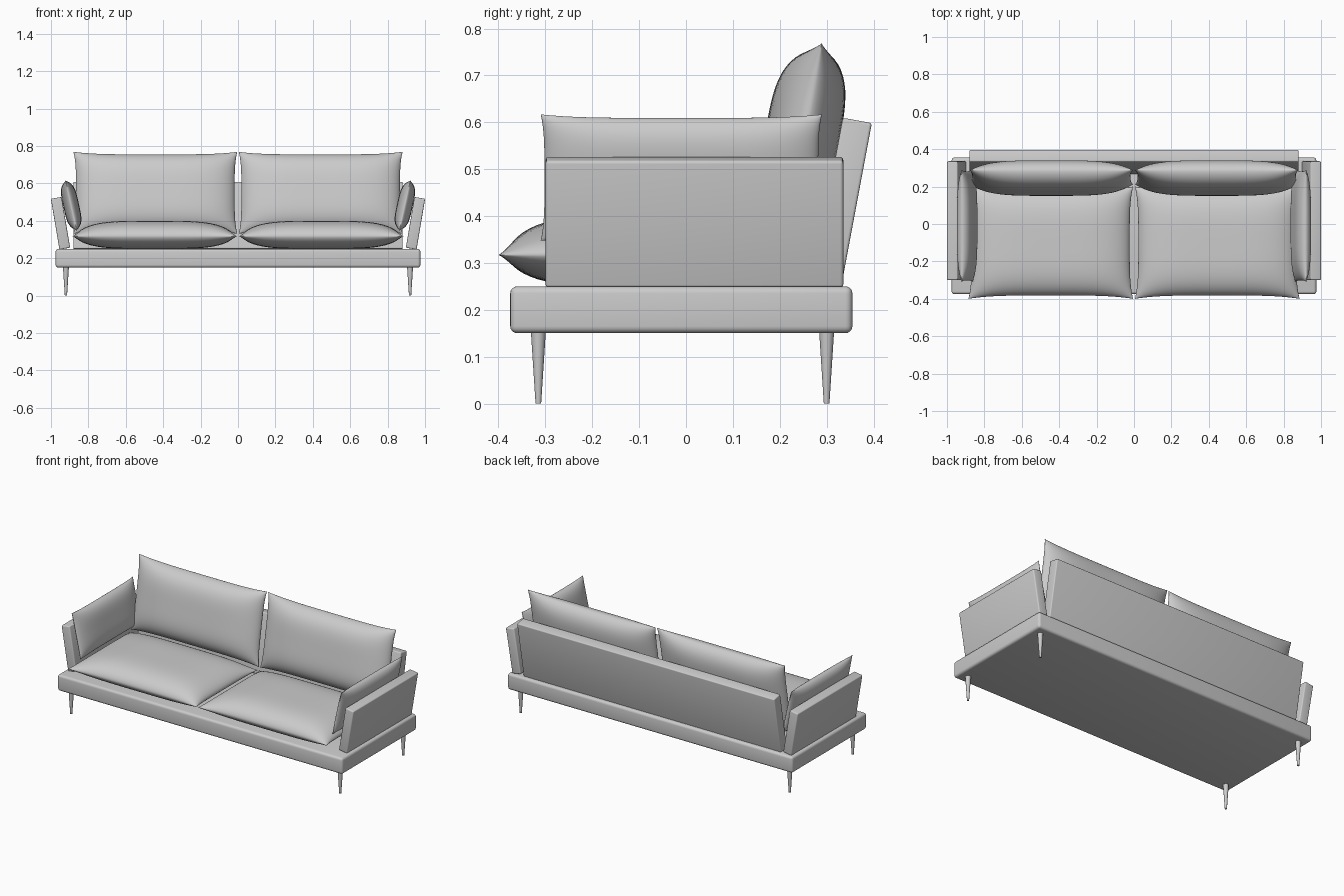
import bpy, bmesh, math
from mathutils import Vector, Matrix

if "Cube" in bpy.data.objects:
    bpy.data.objects.remove(bpy.data.objects["Cube"], do_unlink=True)

GREY = (0.6, 0.6, 0.6, 1.0)
fabric = bpy.data.materials.new("light_grey")
fabric.use_nodes = True
fabric.diffuse_color = GREY
fabric.node_tree.nodes["Principled BSDF"].inputs["Base Color"].default_value = GREY


def finish(name, bm, angle=40):
    bmesh.ops.recalc_face_normals(bm, faces=bm.faces)
    mesh = bpy.data.meshes.new(name)
    bm.to_mesh(mesh)
    bm.free()
    mesh.materials.append(fabric)
    obj = bpy.data.objects.new(name, mesh)
    bpy.context.collection.objects.link(obj)
    bpy.ops.object.select_all(action="DESELECT")
    obj.select_set(True)
    bpy.context.view_layer.objects.active = obj
    bpy.ops.object.shade_smooth_by_angle(angle=math.radians(angle))
    return obj


def panel(name, centre, size, bevel, lean=0, axis="X"):
    """Rounded upholstered slab, leaning about one axis."""
    bm = bmesh.new()
    bmesh.ops.create_cube(bm, size=1)
    bmesh.ops.scale(bm, vec=size, verts=bm.verts)
    bmesh.ops.bevel(bm, geom=bm.edges[:], offset=bevel, segments=4,
                    profile=0.5, affect="EDGES")
    turn = Matrix.Rotation(math.radians(lean), 4, axis)
    bmesh.ops.transform(bm, matrix=Matrix.Translation(centre) @ turn, verts=bm.verts)
    return finish(name, bm)


def pillow(name, centre, across, up, half_w, half_h, front, back, pinch):
    """Stuffed cushion: two bulged sheets welded along a pinched seam."""
    across, up, centre = Vector(across), Vector(up).normalized(), Vector(centre)
    normal = across.cross(up)
    bm = bmesh.new()
    for bulge in (front, -back):
        sheet = bmesh.ops.create_grid(bm, x_segments=40, y_segments=32, size=1)
        for v in sheet["verts"]:
            # pack the grid more tightly near the seam
            a, b = (math.sin(t * math.pi / 2) for t in v.co.xy)
            puff = max(0, (1 - a ** 4) * (1 - b ** 4)) ** 0.6
            w = a * (half_w - pinch * (1 - b ** 4))
            h = b * (half_h - pinch * (1 - a ** 4))
            v.co = centre + across * w + up * h + normal * bulge * puff
    bmesh.ops.remove_doubles(bm, verts=bm.verts, dist=0.00002)
    return finish(name, bm, 75)


# Base and leaning back
panel("base", (0, -0.01, 0.2), (1.95, 0.73, 0.1), 0.015)
panel("back_panel", (0, 0.332, 0.425), (1.76, 0.063, 0.364), 0.006, -10.6)

for side, x in (("left", 1), ("right", -1)):
    # Arms and their loose cushions
    panel(side + "_arm", (x * 0.949, 0.018, 0.387), (0.058, 0.635, 0.275),
          0.007, x * 9.5, "Y")
    pillow(side + "_arm_cushion", (x * 0.892, -0.01, 0.482), (0, 1, 0),
           (-x * -0.22, 0, 1), 0.3, 0.138, 0.042, 0.042, 0.008)

    # Seat and back cushions
    pillow(side + "_seat_cushion", (x * 0.445, -0.1, 0.317), (1, 0, 0),
           (0, 1, 0), 0.44, 0.3, 0.083, 0.067, 0.018)
    pillow(side + "_back_cushion", (x * 0.442, 0.25, 0.55), (1, 0, 0),
           (0, 0.18, 1), 0.438, 0.222, 0.085, 0.075, 0.014)

    # Tapered round legs
    for end, y in (("front", -0.315), ("back", 0.3)):
        bm = bmesh.new()
        bmesh.ops.create_cone(bm, cap_ends=True, segments=24, radius1=0.006,
                              radius2=0.016, depth=0.155,
                              matrix=Matrix.Translation((x * 0.92, y, 0.0775)))
        finish(f"{side}_{end}_leg", bm)
